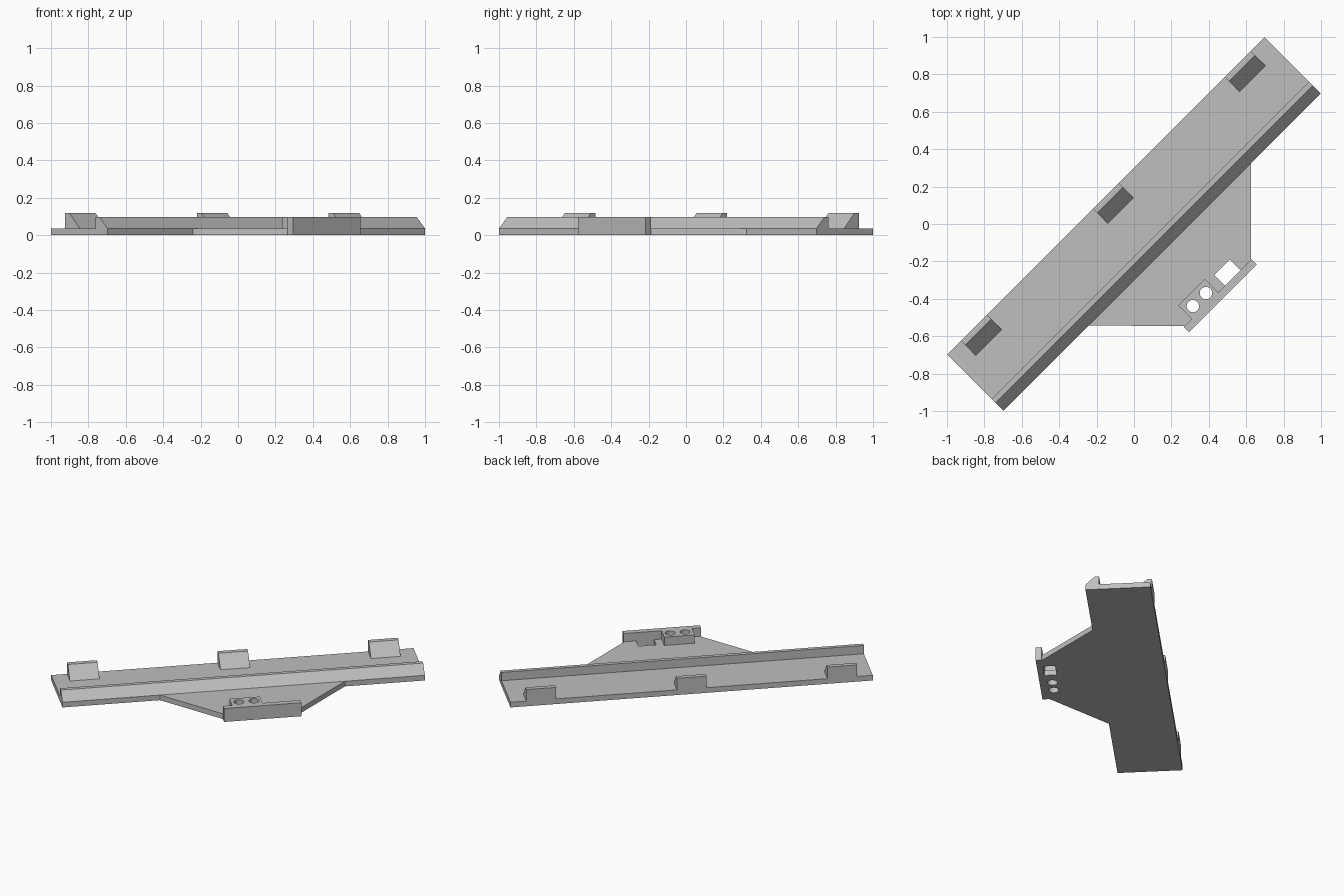
import bpy
import bmesh
import math
from mathutils import Matrix

if "Cube" in bpy.data.objects:
    bpy.data.objects.remove(bpy.data.objects["Cube"])

# Parts are laid out along the strip (u = length, v = width), then turned 45 degrees
TURN = Matrix.Rotation(math.radians(45), 4, 'Z')
PLATE, RAIL, CLIP = 0.037, 0.097, 0.12
EDGE, END = 0.213, 1.2

grey = bpy.data.materials.new("light_grey")
grey.diffuse_color = (0.52, 0.52, 0.52, 1)
grey.use_nodes = True
grey.node_tree.nodes["Principled BSDF"].inputs["Base Color"].default_value = grey.diffuse_color


def extrude(name, points, offset):
    """Solid made by sweeping a flat outline by an offset."""
    bm = bmesh.new()
    face = bm.faces.new([bm.verts.new(p) for p in points])
    swept = bmesh.ops.extrude_face_region(bm, geom=[face])
    moved = [g for g in swept["geom"] if isinstance(g, bmesh.types.BMVert)]
    bmesh.ops.translate(bm, verts=moved, vec=offset)
    bmesh.ops.recalc_face_normals(bm, faces=bm.faces)
    bm.transform(TURN)
    mesh = bpy.data.meshes.new(name)
    bm.to_mesh(mesh)
    bm.free()
    mesh.materials.append(grey)
    ob = bpy.data.objects.new(name, mesh)
    bpy.context.collection.objects.link(ob)
    return ob


def slab(name, outline, z0, z1):
    return extrude(name, [(u, v, z0) for u, v in outline], (0, 0, z1 - z0))


def box(name, u0, u1, v0, v1, z0, z1):
    return slab(name, [(u0, v0), (u1, v0), (u1, v1), (u0, v1)], z0, z1)


def bar(name, profile, u0, u1):
    return extrude(name, [(u0, v, z) for v, z in profile], (u1 - u0, 0, 0))


def cut(target, cutter):
    mod = target.modifiers.new("cut", 'BOOLEAN')
    mod.operation = 'DIFFERENCE'
    mod.solver = 'EXACT'
    mod.object = cutter
    cutter.hide_render = True
    cutter.hide_set(True)


# Base plate with the tapered side tab
base = slab("base_plate", [
    (-END, EDGE), (-END, -EDGE), (-0.555, -EDGE), (-0.194, -0.577),
    (0.307, -0.577), (0.67, -EDGE), (END, -EDGE), (END, EDGE)], 0, PLATE)

# Long rail with a sloped outer face
bar("long_rail", [(-EDGE, PLATE), (-0.152, RAIL), (-0.124, RAIL),
                  (-0.124, PLATE)], -END, END)

# Three wedge clips along the back edge
for i, u in enumerate((-0.997, 0.0, 0.997)):
    bar(f"wedge_clip_{i + 1}", [(EDGE, PLATE), (EDGE, CLIP), (0.18, CLIP),
                                (0.102, PLATE)], u - 0.098, u + 0.098)

# Upright lip and mounting block on the tab
box("tab_lip", -0.201, 0.311, -0.617, -0.577, 0, RAIL)
block = box("mounting_block", -0.141, 0.06, -0.577, -0.476, PLATE, RAIL)

# Round screw holes through block and tab
for i, u in enumerate((-0.088, 0.011)):
    ring = [(u + 0.033 * math.cos(math.tau * k / 32),
             -0.533 + 0.033 * math.sin(math.tau * k / 32)) for k in range(32)]
    hole = slab(f"screw_hole_cutter_{i + 1}", ring, -0.1, 0.2)
    cut(base, hole)
    cut(block, hole)

# Rectangular slot through the tab, beside the lip
cut(base, box("slot_cutter", 0.11, 0.228, -0.6, -0.497, -0.1, 0.2))
